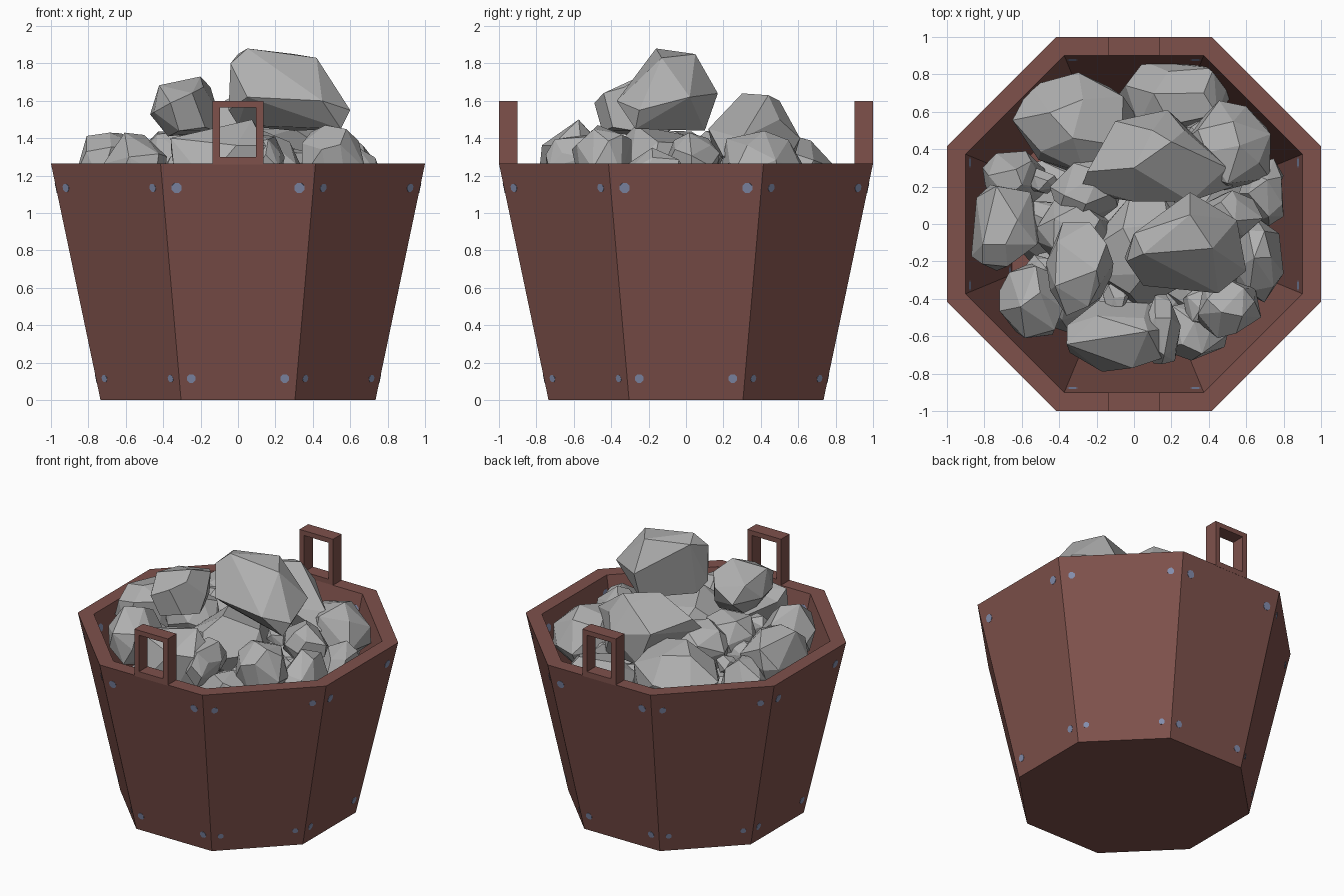
import bpy, bmesh, math, random
from mathutils import Vector, Matrix

if "Cube" in bpy.data.objects:
    bpy.data.objects.remove(bpy.data.objects["Cube"], do_unlink=True)


def material(name, colour):
    m = bpy.data.materials.new(name)
    m.use_nodes = True
    m.diffuse_color = (*colour, 1)
    bsdf = next(n for n in m.node_tree.nodes if n.type == 'BSDF_PRINCIPLED')
    bsdf.inputs["Base Color"].default_value = (*colour, 1)
    return m


WOOD = material("red brown wood", (0.21, 0.083, 0.071))
STONE = material("grey stone", (0.43, 0.43, 0.43))
STEEL = material("blue grey steel", (0.23, 0.27, 0.42))

RIM = 1.265      # rim height
TOP, BASE = 1.0, 0.735   # distance from axis to a flat side
WALL = 0.1


def finish(name, bm, mat):
    bmesh.ops.recalc_face_normals(bm, faces=bm.faces)
    mesh = bpy.data.meshes.new(name)
    bm.to_mesh(mesh)
    bm.free()
    mesh.materials.append(mat)
    ob = bpy.data.objects.new(name, mesh)
    bpy.context.collection.objects.link(ob)


def side_distance(z):
    return BASE + (TOP - BASE) * z / RIM


# Octagonal tub: outer wall, rim, inner wall and floor
def tub():
    bm = bmesh.new()
    floor = 0.08
    profile = [(BASE, 0), (TOP, RIM), (TOP - WALL, RIM),
               (side_distance(floor) - WALL, floor)]
    rings = []
    for apothem, z in profile:
        r = apothem / math.cos(math.pi / 8)
        angles = [math.pi / 8 + k * math.pi / 4 for k in range(8)]
        rings.append([bm.verts.new((r * math.cos(a), r * math.sin(a), z))
                      for a in angles])
    for lo, hi in zip(rings, rings[1:]):
        for k in range(8):
            n = (k + 1) % 8
            bm.faces.new((lo[k], lo[n], hi[n], hi[k]))
    bm.faces.new(rings[0])
    bm.faces.new(rings[-1])
    finish("tub", bm, WOOD)


# Square loop handle standing on the rim
def handle(name, side):
    bm = bmesh.new()
    outer = [(-0.135, RIM - 0.005), (0.135, RIM - 0.005), (0.135, 1.6), (-0.135, 1.6)]
    inner = [(-0.097, 1.3), (0.097, 1.3), (0.097, 1.565), (-0.097, 1.565)]
    loops = [[bm.verts.new((x, side * y, z)) for x, z in pts]
             for pts, y in ((outer, TOP), (outer, TOP - WALL),
                            (inner, TOP - WALL), (inner, TOP))]
    for i in range(4):
        a, b = loops[i], loops[(i + 1) % 4]
        for k in range(4):
            n = (k + 1) % 4
            bm.faces.new((a[k], a[n], b[n], b[k]))
    finish(name, bm, WOOD)


# Rivets: through the straight panels, smaller and shallow on the diagonal ones
def rivets():
    bm = bmesh.new()
    slope = math.atan2(TOP - BASE, RIM)
    for k in range(8):
        turn = Matrix.Rotation(k * math.pi / 4, 4, 'Z')
        scale, depth = (0.82, 0.04) if k % 2 else (1, WALL)
        proud = 0.002 - depth / 2
        for z, across, radius in ((1.135, 0.328, 0.029), (0.115, 0.25, 0.025)):
            for s in (-1, 1):
                normal = Vector((0, -math.cos(slope), -math.sin(slope)))
                spot = Vector((s * across, -side_distance(z), z)) + normal * proud
                tilt = Matrix.Rotation(math.pi / 2 + slope, 4, 'X')
                flat = Matrix.Rotation(math.pi / 8, 4, 'Z')
                bmesh.ops.create_cone(bm, cap_ends=True, segments=8,
                                      radius1=radius * scale, radius2=radius * scale,
                                      depth=depth,
                                      matrix=turn @ Matrix.Translation(spot) @ tilt @ flat)
    finish("rivets", bm, STEEL)


# Faceted stone: the hull of a few points
def stone(name, points):
    bm = bmesh.new()
    for p in points:
        bm.verts.new(p)
    res = bmesh.ops.convex_hull(bm, input=bm.verts)
    spare = [g for g in res["geom_interior"] if isinstance(g, bmesh.types.BMVert)]
    bmesh.ops.delete(bm, geom=spare, context='VERTS')
    bmesh.ops.dissolve_limit(bm, angle_limit=math.radians(11),
                             verts=bm.verts, edges=bm.edges)
    finish(name, bm, STONE)


# Random stone: jittered points fitted to a box
def rock(name, centre, size, seed, count=19):
    rng = random.Random(seed)
    spin = Matrix.Rotation(rng.uniform(0, math.tau), 3, Vector((rng.random(), rng.random(), 1)))
    points = []
    for i in range(count):
        h = 1 - 2 * (i + 0.5) / count
        a = i * math.pi * (3 - math.sqrt(5)) + rng.uniform(-0.4, 0.4)
        r = math.sqrt(1 - h * h)
        v = spin @ Vector((r * math.cos(a), r * math.sin(a), h))
        points.append(v * rng.uniform(0.86, 1.06))
    for i in range(3):
        lo = min(p[i] for p in points)
        hi = max(p[i] for p in points)
        for p in points:
            p[i] = centre[i] + size[i] * (2 * (p[i] - lo) / (hi - lo) - 1)
    stone(name, points)


tub()
handle("front_handle", -1)
handle("back_handle", 1)
rivets()

# The two largest stones on top
stone("top_rock", [
    (.05, -.16, 1.88), (0, -.05, 1.85), (.3, .05, 1.85), (.42, -.13, 1.83),
    (-.04, -.2, 1.8), (.3, .17, 1.64), (.55, .02, 1.62), (.6, -.25, 1.55),
    (.45, -.37, 1.6), (.05, -.33, 1.62), (-.05, -.18, 1.55), (0, -.12, 1.47),
    (.55, -.27, 1.45), (.3, .1, 1.44)])
stone("back_peak_rock", [
    (0, .3, 1.64), (.2, .44, 1.63), (.1, .5, 1.6), (-.25, .28, 1.5),
    (-.28, .2, 1.4), (-.1, .55, 1.45), (.18, .61, 1.4), (.27, .5, 1.5),
    (.5, .3, 1.4), (.53, .2, 1.3), (.3, .12, 1.45), (0, .12, 1.45),
    (-.2, .15, 1.3), (0, .55, 1.2), (.3, .5, 1.2)])

# Main stones of the heap
heap = {
    "left_peak_rock": ((-0.29, -0.24, 1.57), (0.18, 0.25, 0.16)),
    "back_left_rock": ((-0.32, 0.54, 1.2), (0.33, 0.27, 0.24)),
    "back_rock": ((0.22, 0.68, 1.05), (0.3, 0.19, 0.2)),
    "back_right_rock": ((0.47, 0.42, 1.22), (0.26, 0.24, 0.22)),
    "left_rock": ((-0.68, -0.02, 1.23), (0.19, 0.23, 0.2)),
    "front_left_rock": ((-0.55, -0.41, 1.23), (0.17, 0.2, 0.2)),
    "front_rock": ((-0.07, -0.6, 1.25), (0.29, 0.19, 0.25)),
    "front_small_rock": ((0.14, -0.56, 1.28), (0.11, 0.19, 0.14)),
    "front_right_rock": ((0.51, -0.45, 1.28), (0.17, 0.16, 0.19)),
    "right_rock": ((0.67, -0.19, 1.13), (0.13, 0.23, 0.22)),
    "right_upper_rock": ((0.52, 0.04, 1.28), (0.17, 0.14, 0.15)),
    "right_low_rock": ((0.68, 0.17, 1.08), (0.12, 0.18, 0.19)),
    "left_low_rock": ((-0.64, 0.24, 1.13), (0.17, 0.15, 0.18)),
    "middle_left_rock": ((-0.25, 0.18, 1.27), (0.2, 0.17, 0.17)),
    "middle_low_rock": ((-0.32, -0.03, 1.24), (0.2, 0.16, 0.2)),
    "front_low_rock": ((0.3, -0.57, 1.06), (0.2, 0.16, 0.18)),
    "middle_rock": ((0.05, -0.15, 1.22), (0.33, 0.3, 0.25)),
}
for i, (name, (centre, size)) in enumerate(heap.items()):
    rock(name, centre, size, seed=i + 5)

# Small chips in the gaps
rng = random.Random(4)
for i in range(14):
    a = i * math.tau / 14
    d = rng.uniform(0.25, 0.6)
    s = rng.uniform(0.07, 0.11)
    rock("stone_chip_%d" % (i + 1),
         (d * math.cos(a), d * math.sin(a), 1.4 - 0.35 * d),
         (s, s * rng.uniform(0.7, 1.3), s * 0.8), seed=50 + i, count=14)

# Buried layer that supports the heap
for i in range(7):
    a = i * math.tau / 7 + 0.3
    rock("buried_rock_%d" % (i + 1),
         (0.46 * math.cos(a), 0.46 * math.sin(a), 0.9), (0.27, 0.27, 0.22), seed=80 + i)
rock("buried_middle_rock", (0, 0, 0.9), (0.35, 0.35, 0.25), seed=90)
